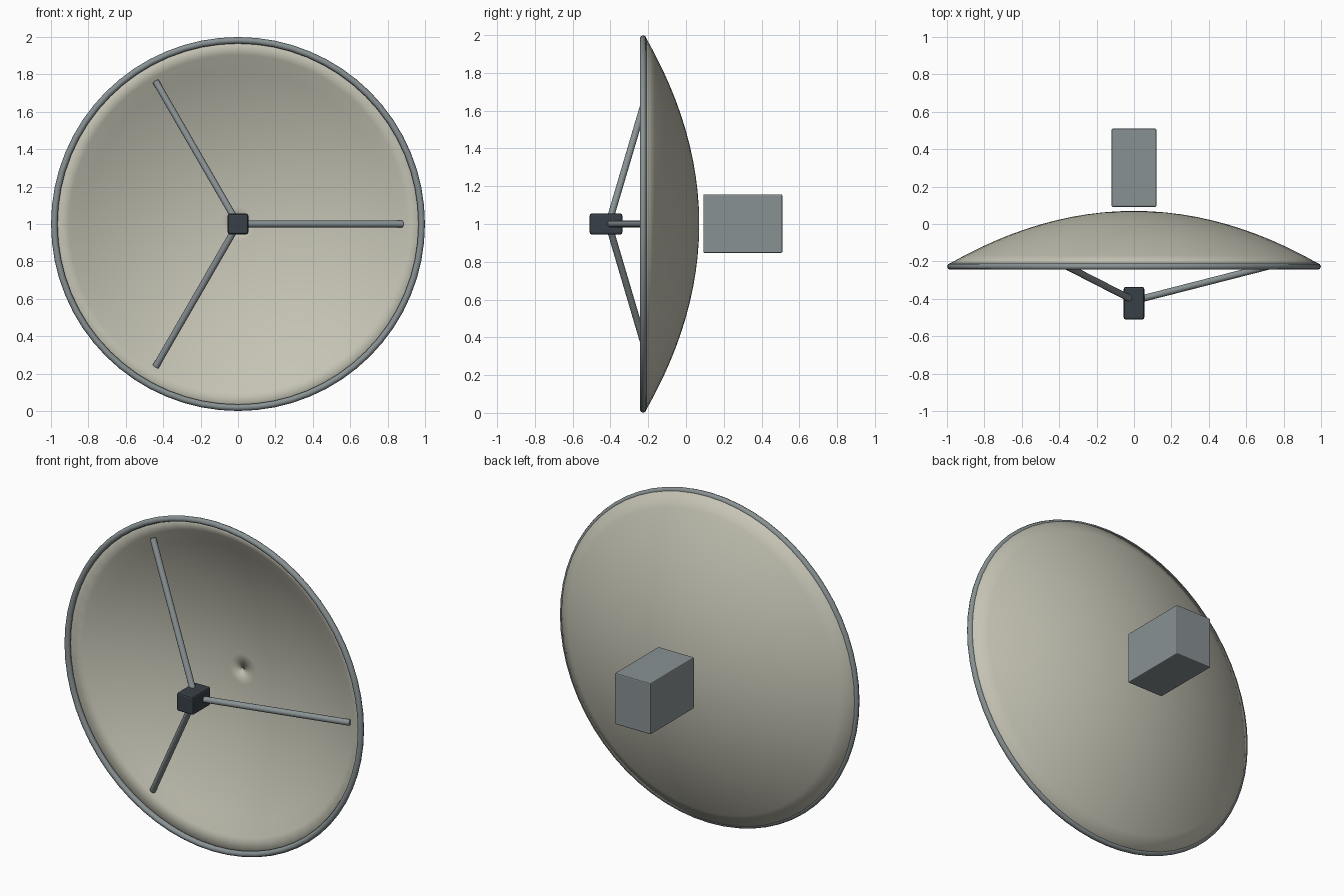
import bpy, bmesh, math
from mathutils import Vector, Matrix

if "Cube" in bpy.data.objects:
    bpy.data.objects.remove(bpy.data.objects["Cube"])


def material(name, rgb):
    m = bpy.data.materials.new(name)
    m.diffuse_color = (*rgb, 1)
    m.use_nodes = True
    m.node_tree.nodes["Principled BSDF"].inputs["Base Color"].default_value = m.diffuse_color
    return m


CREAM = material("warm_cream", (0.56, 0.55, 0.46))
GREY = material("steel_grey", (0.25, 0.285, 0.295))
DARK = material("dark_slate", (0.04, 0.052, 0.064))


def finish(name, bm, mat, smooth=True):
    bmesh.ops.recalc_face_normals(bm, faces=bm.faces)
    for f in bm.faces:
        f.smooth = smooth
    me = bpy.data.meshes.new(name)
    bm.to_mesh(me)
    bm.free()
    me.materials.append(mat)
    ob = bpy.data.objects.new(name, me)
    bpy.context.collection.objects.link(ob)
    return ob


def lathe(name, profile, mat, steps):
    """Spin a closed (radius, y) profile around the y axis at z = 1."""
    bm = bmesh.new()
    rings = []
    for i in range(steps):
        a = 2 * math.pi * i / steps
        rings.append([bm.verts.new((r * math.cos(a), y, 1 + r * math.sin(a)))
                      for r, y in profile])
    n = len(profile)
    for i in range(steps):
        p, q = rings[i], rings[(i + 1) % steps]
        for j in range(n):
            k = (j + 1) % n
            bm.faces.new((p[j], p[k], q[k], q[j]))
    return finish(name, bm, mat)


def box(name, lo, hi, mat, bevel):
    lo, hi = Vector(lo), Vector(hi)
    bm = bmesh.new()
    bmesh.ops.create_cube(bm, size=1, matrix=Matrix.Translation((lo + hi) / 2)
                          @ Matrix.Diagonal((*(hi - lo), 1)))
    ob = finish(name, bm, mat, False)
    mod = ob.modifiers.new("soft_edges", 'BEVEL')
    mod.width, mod.segments = bevel, 2
    return ob


def rod(name, a, b, radius, mat):
    a, b = Vector(a), Vector(b)
    d = b - a
    bm = bmesh.new()
    bmesh.ops.create_cone(
        bm, cap_ends=True, segments=12, radius1=radius, radius2=radius,
        depth=d.length, matrix=Matrix.Translation((a + b) / 2)
        @ d.to_track_quat('Z', 'Y').to_matrix().to_4x4())
    ob = finish(name, bm, mat)
    for f in ob.data.polygons:
        f.use_smooth = len(f.vertices) == 4
    return ob


# Parabolic reflector: thin shell with a pinhole at its centre
RINGS = 12
radii = [0.008 + (0.985 - 0.008) * i / RINGS for i in range(RINGS + 1)]
back = [(r, 0.07 - 0.29 * r * r) for r in radii]
front = [(r, y - 0.022) for r, y in back]
front[-1] = (0.985, back[-1][1] - 0.012)
lathe("dish", back + front[::-1], CREAM, 64)

# Rolled rim around the dish edge
tube = [(0.982 + 0.0175 * math.cos(2 * math.pi * i / 8),
         -0.227 + 0.0175 * math.sin(2 * math.pi * i / 8)) for i in range(8)]
lathe("rim", tube, GREY, 64)

# Three feed struts from the dish to the receiver
for i in range(3):
    a = 2 * math.pi * i / 3
    c, s = math.cos(a), math.sin(a)
    rod(f"feed_strut_{i + 1}", (0.02 * c, -0.405, 1 + 0.02 * s),
        (0.88 * c, -0.185, 1 + 0.88 * s), 0.018, GREY)

# Receiver in front and equipment housing behind
box("receiver", (-0.055, -0.51, 0.945), (0.055, -0.337, 1.055), DARK, 0.01)
box("rear_housing", (-0.12, 0.092, 0.847), (0.12, 0.51, 1.157), GREY, 0.006)
